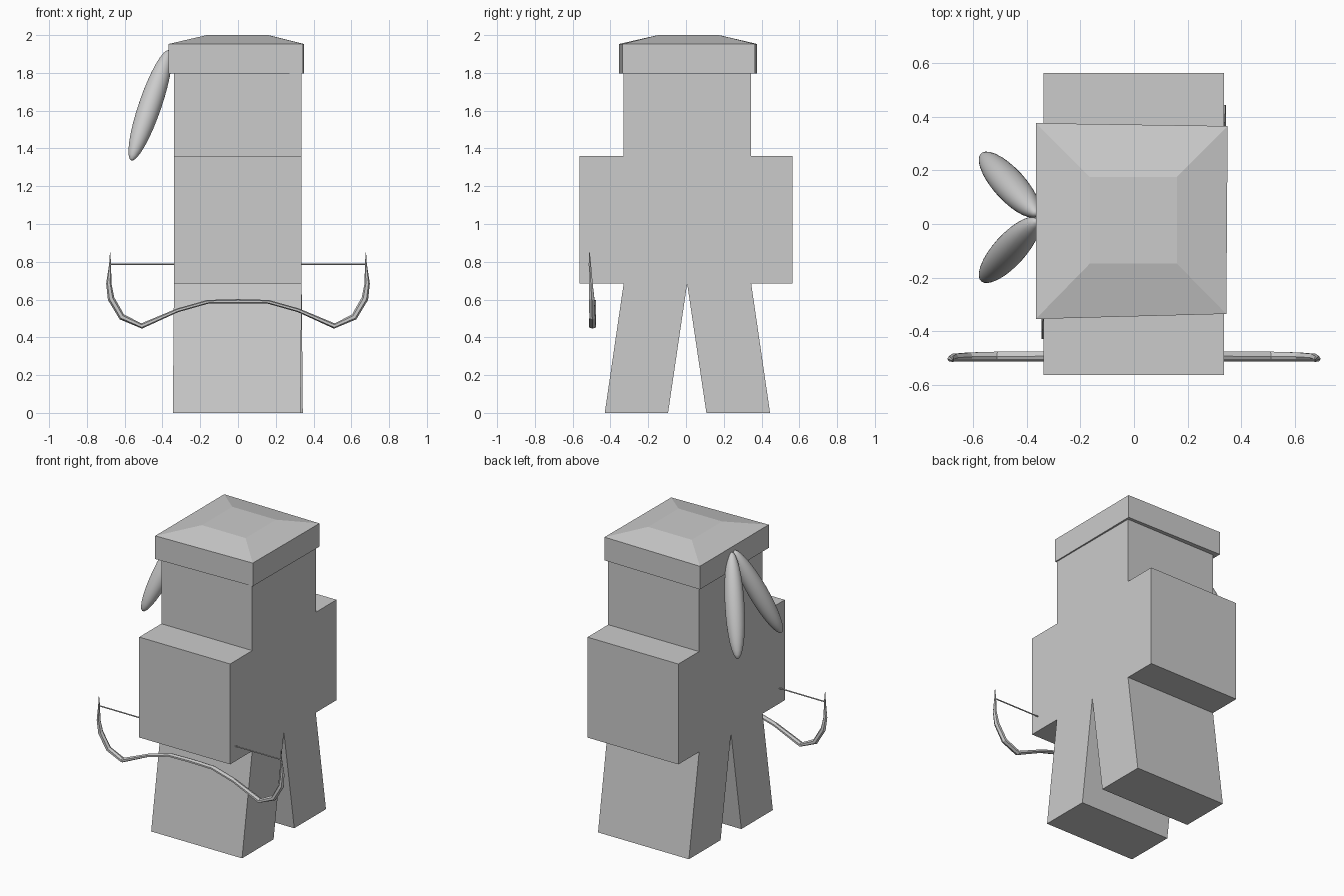
import bpy, bmesh, math
from mathutils import Vector

if "Cube" in bpy.data.objects:
    bpy.data.objects.remove(bpy.data.objects["Cube"])

# one flat colour
grey = bpy.data.materials.new("plain grey")
grey.diffuse_color = (0.6, 0.6, 0.6, 1)
grey.use_nodes = True
grey.node_tree.nodes["Principled BSDF"].inputs["Base Color"].default_value = grey.diffuse_color


def finish(name, bm):
    bmesh.ops.recalc_face_normals(bm, faces=bm.faces)
    me = bpy.data.meshes.new(name)
    bm.to_mesh(me)
    bm.free()
    me.materials.append(grey)
    ob = bpy.data.objects.new(name, me)
    bpy.context.scene.collection.objects.link(ob)
    return ob


def loft(name, rings):
    """Skin a list of closed rings and cap both ends."""
    bm = bmesh.new()
    vs = [[bm.verts.new(p) for p in ring] for ring in rings]
    n = len(vs[0])
    for a, b in zip(vs, vs[1:]):
        for i in range(n):
            j = (i + 1) % n
            bm.faces.new((a[i], a[j], b[j], b[i]))
    bm.faces.new(vs[0][::-1])
    bm.faces.new(vs[-1])
    return finish(name, bm)


# body: head, arms and split legs as one y-z outline extruded along x
outline = [(-0.43, 0), (-0.095, 0), (0.006, 0.685), (0.108, 0), (0.445, 0),
           (0.345, 0.685), (0.565, 0.685), (0.565, 1.36), (0.345, 1.36),
           (0.345, 1.81), (-0.33, 1.81), (-0.33, 1.36), (-0.565, 1.36),
           (-0.565, 0.685), (-0.33, 0.685)]


def body_ring(x):
    # the feet drift slightly in opposite directions
    return [(x + (math.copysign(0.006, y) if z == 0 else 0), y, z) for y, z in outline]


loft("body", [body_ring(-0.339), body_ring(0.337)])

# hat: slightly crooked brim band with a bevelled top
brim = [(-0.367, -0.355), (0.345, -0.336), (0.35, 0.366), (-0.367, 0.377)]
crown = [(-0.165, -0.148), (0.16, -0.148), (0.16, 0.175), (-0.165, 0.175)]
loft("hat", [[(x, y, z) for x, y in pts]
             for pts, z in ((brim, 1.797), (brim, 1.953), (crown, 2.0))])

# two drooping feathers on the back of the hat
for name, top, tip in (("left_feather", (-0.365, 0.037, 1.92), (-0.565, 0.257, 1.337)),
                       ("right_feather", (-0.365, 0.013, 1.92), (-0.565, -0.207, 1.337))):
    a, b = Vector(top), Vector(tip)
    bm = bmesh.new()
    bmesh.ops.create_uvsphere(bm, u_segments=32, v_segments=16, radius=1)
    turn = (b - a).to_track_quat('Z', 'Y')
    for v in bm.verts:
        v.co = turn @ Vector((v.co.x * 0.06, v.co.y * 0.06,
                              v.co.z * (b - a).length / 2)) + (a + b) / 2
    ob = finish(name, bm)
    for p in ob.data.polygons:
        p.use_smooth = True

# bow: mirrored recurve path (x, y, z, half thickness, half width)
half = [(0.16, -0.494, 0.588, 0.010, 0.017), (0.32, -0.494, 0.543, 0.010, 0.017),
        (0.51, -0.495, 0.460, 0.014, 0.018), (0.615, -0.496, 0.508, 0.017, 0.016),
        (0.672, -0.499, 0.605, 0.018, 0.014), (0.684, -0.504, 0.685, 0.014, 0.010),
        (0.677, -0.509, 0.790, 0.005, 0.006), (0.677, -0.511, 0.850, 0.001, 0.002)]
path = [(-x, *r) for x, *r in half[::-1]] + [(0, -0.494, 0.591, 0.011, 0.017)] + half
rings = []
for i, (x, y, z, t, w) in enumerate(path):
    p, q = path[max(i - 1, 0)], path[min(i + 1, len(path) - 1)]
    d = Vector((q[0] - p[0], 0, q[2] - p[2])).normalized()
    normal = Vector((-d.z, 0, d.x))
    rings.append([Vector((x, y, z)) + normal * t * math.sin(k * math.pi / 3 + math.pi / 2)
                  + Vector((0, w, 0)) * math.cos(k * math.pi / 3 + math.pi / 2) / 0.87
                  for k in range(6)])
loft("bow", rings)

# bow string
loft("bow_string", [[(x, -0.509 + 0.004 * math.cos(k * math.pi / 3),
                      0.787 + 0.004 * math.sin(k * math.pi / 3)) for k in range(6)]
                    for x in (-0.678, 0.678)])
